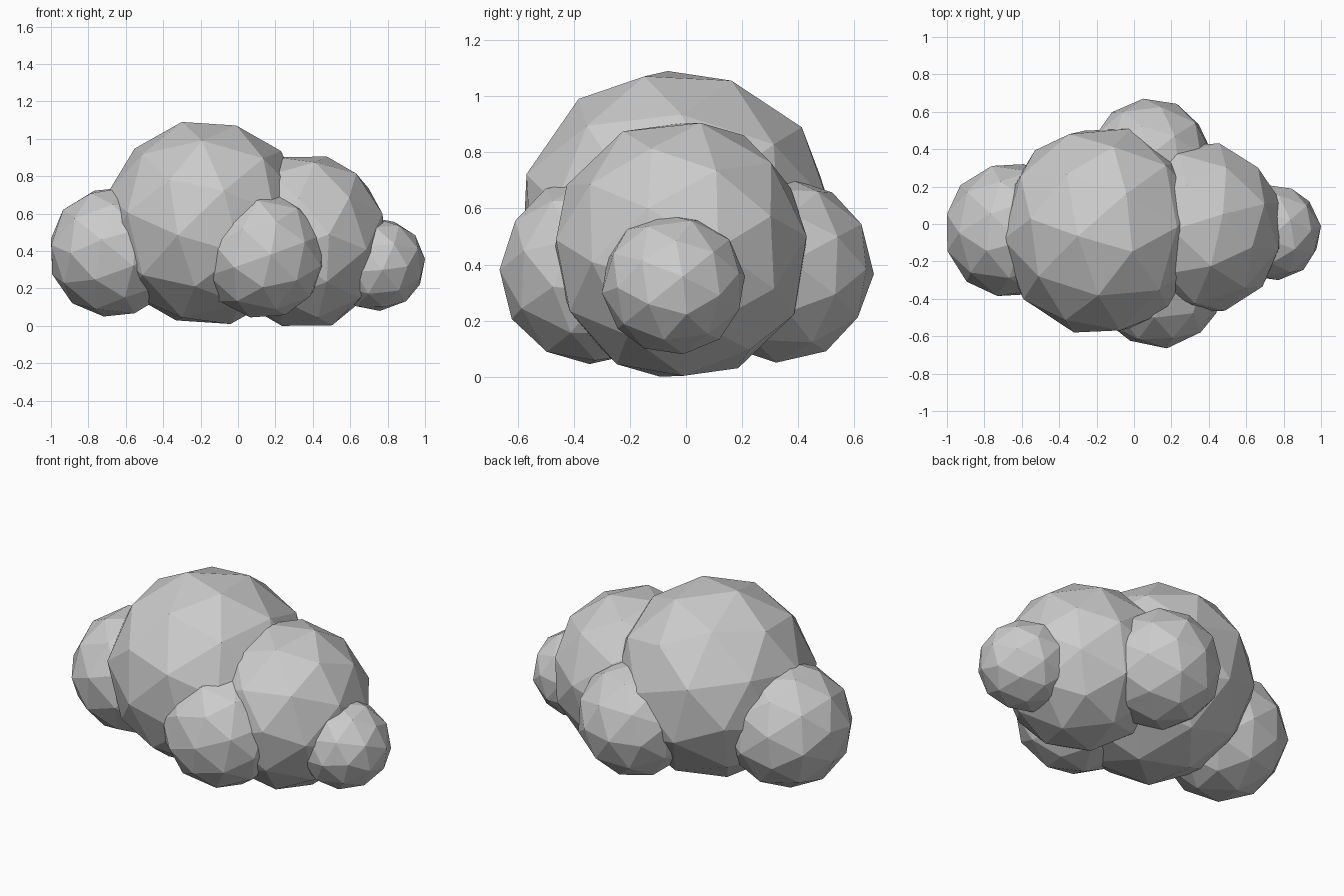
import bpy, bmesh
from mathutils import Vector, Euler

if "Cube" in bpy.data.objects:
    bpy.data.objects.remove(bpy.data.objects["Cube"])

# puff name: (low corner, high corner, tilt of the facets)
PUFFS = {
    "main_puff":      ((-0.70, -0.58, 0.01), (0.36, 0.51, 1.09), (0.3, 0.2, 0.4)),
    "right_puff":     ((-0.08, -0.47, 0.00), (0.79, 0.43, 0.905), (0.7, 0.1, 1.1)),
    "right_end_puff": ((0.47, -0.30, 0.08), (1.00, 0.21, 0.58), (0.2, 0.9, 0.3)),
    "left_end_puff":  ((-1.00, -0.385, 0.05), (-0.32, 0.32, 0.74), (1.2, 0.4, 0.2)),
    "front_puff":     ((-0.20, -0.665, 0.045), (0.47, 0.0, 0.71), (0.5, 0.6, 0.9)),
    "back_puff":      ((-0.24, 0.0, 0.05), (0.42, 0.67, 0.715), (0.9, 0.3, 1.5)),
}


def puff(name, low, high, tilt):
    """Faceted ball, tilted and then stretched to fill its box."""
    bm = bmesh.new()
    bmesh.ops.create_icosphere(bm, subdivisions=2, radius=1)
    bmesh.ops.rotate(bm, verts=bm.verts, matrix=Euler(tilt).to_matrix())
    for axis in range(3):
        values = [v.co[axis] for v in bm.verts]
        a, b = min(values), max(values)
        for v in bm.verts:
            t = (v.co[axis] - a) / (b - a)
            v.co[axis] = low[axis] + t * (high[axis] - low[axis])
    mesh = bpy.data.meshes.new(name)
    bm.to_mesh(mesh)
    bm.free()
    obj = bpy.data.objects.new(name, mesh)
    bpy.context.collection.objects.link(obj)
    return obj


parts = [puff(name, *spec) for name, spec in PUFFS.items()]

# Fuse all puffs into one cloud
cloud = parts[0]
bpy.context.view_layer.objects.active = cloud
for other in parts[1:]:
    mod = cloud.modifiers.new("union", 'BOOLEAN')
    mod.operation = 'UNION'
    mod.solver = 'EXACT'
    mod.object = other
    bpy.ops.object.modifier_apply(modifier=mod.name)
    bpy.data.objects.remove(other)
cloud.name = "cloud"
